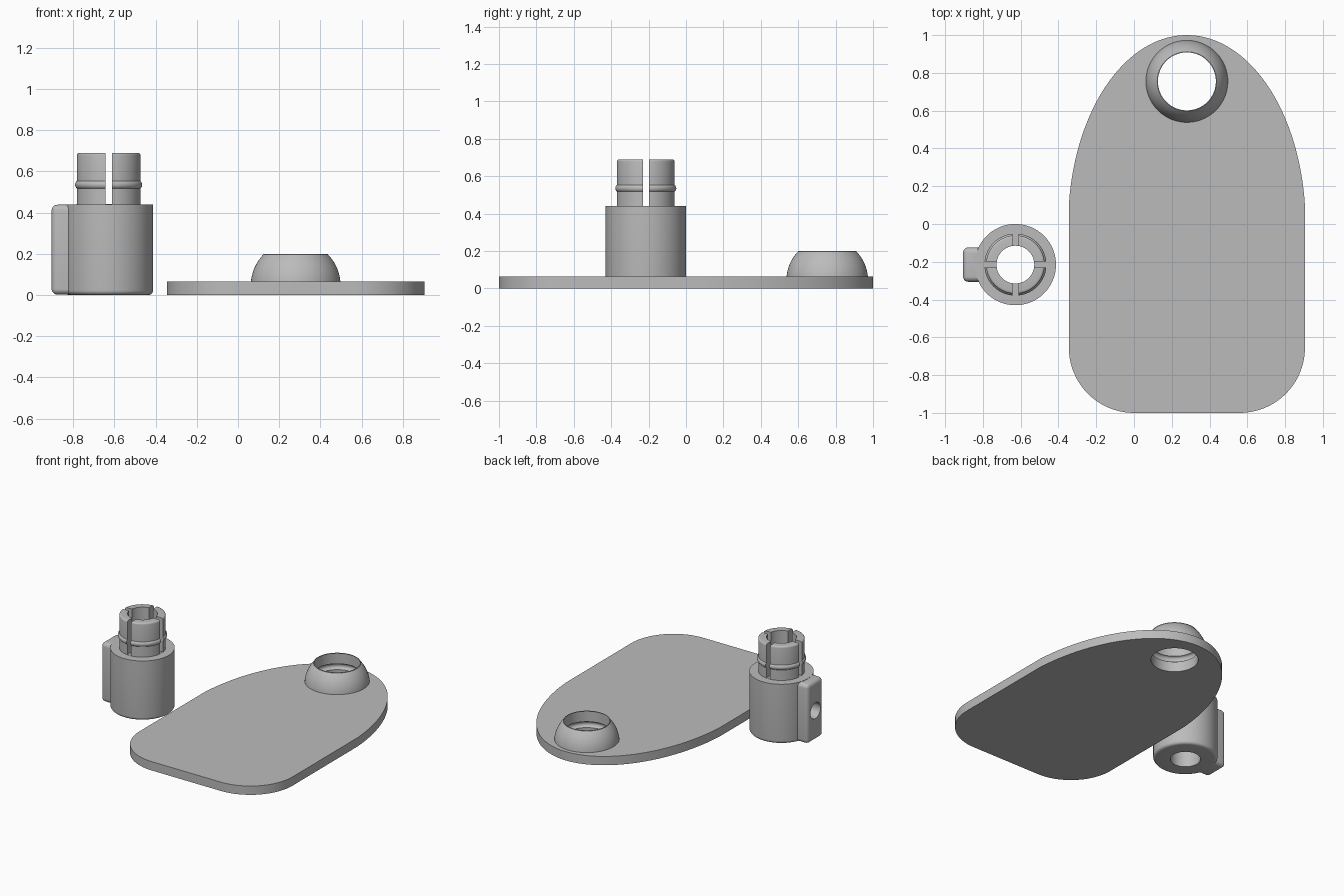
import bpy, bmesh
from math import sin, cos, pi, sqrt, radians
from mathutils import Matrix, Vector

if "Cube" in bpy.data.objects:
    bpy.data.objects.remove(bpy.data.objects["Cube"])

grey = bpy.data.materials.new("plain grey")
grey.use_nodes = True
colour = (0.5, 0.5, 0.5, 1)
grey.diffuse_color = colour
grey.node_tree.nodes["Principled BSDF"].inputs["Base Color"].default_value = colour

THICK = 0.065
HOLE = 0.157
RING = Vector((0.28, 0.755, 0))
POST = Vector((-0.628, -0.215, 0))
POST_R = 0.215
SHOULDER = 0.44


def add_object(name, bm):
    bmesh.ops.recalc_face_normals(bm, faces=bm.faces)
    mesh = bpy.data.meshes.new(name)
    bm.to_mesh(mesh)
    bm.free()
    mesh.materials.append(grey)
    obj = bpy.data.objects.new(name, mesh)
    bpy.context.collection.objects.link(obj)
    return obj


def arc(cx, cy, rx, ry, a0, a1, n):
    angles = [radians(a0 + (a1 - a0) * i / n) for i in range(n + 1)]
    return [(cx + rx * cos(a), cy + ry * sin(a)) for a in angles]


def lathe(name, profile, centre, closed=False, n=96):
    """Spin an (r, z) profile around a vertical axis."""
    bm = bmesh.new()
    rows = [[bm.verts.new(centre + Vector((r * cos(2 * pi * k / n), r * sin(2 * pi * k / n), z)))
             for k in range(n)] for r, z in profile]
    pairs = list(zip(rows, rows[1:])) + ([(rows[-1], rows[0])] if closed else [])
    for a, b in pairs:
        for k in range(n):
            j = (k + 1) % n
            bm.faces.new((a[k], a[j], b[j], b[k]))
    return add_object(name, bm)


def box(name, lo, hi, bevel=0):
    lo, hi = Vector(lo), Vector(hi)
    bm = bmesh.new()
    place = Matrix.Translation((lo + hi) / 2) @ Matrix.Diagonal((*(hi - lo), 1))
    bmesh.ops.create_cube(bm, size=1, matrix=place)
    if bevel:
        bmesh.ops.bevel(bm, geom=bm.edges[:], offset=bevel, segments=5,
                        profile=0.5, affect='EDGES')
    return add_object(name, bm)


def cylinder(name, centre, r, depth, turn=Matrix()):
    bm = bmesh.new()
    bmesh.ops.create_cone(bm, cap_ends=True, segments=96, radius1=r, radius2=r, depth=depth,
                          matrix=Matrix.Translation(centre) @ turn)
    return add_object(name, bm)


def combine(obj, other, operation):
    """Apply a boolean and drop the second object."""
    mod = obj.modifiers.new("combine", 'BOOLEAN')
    mod.operation, mod.object, mod.solver = operation, other, 'EXACT'
    bpy.context.view_layer.objects.active = obj
    bpy.ops.object.modifier_apply(modifier=mod.name)
    bpy.data.objects.remove(other)


def smooth(obj):
    bpy.ops.object.select_all(action='DESELECT')
    obj.select_set(True)
    bpy.context.view_layer.objects.active = obj
    bpy.ops.object.shade_smooth_by_angle(angle=radians(30))


# Base plate: clipped half ellipse at the back, rounded corners at the front
half, corner = 0.625, 0.345
wide = 0.628
kink = sqrt(1 - (half / wide) ** 2)
right = arc(half - corner, corner - 1, corner, corner, -90, 0, 20)
right += [(half, kink)]
right += [p for p in arc(0, 0, wide, 1, 0, 90, 60) if p[1] > kink + 0.01]
left = [(-x, y) for x, y in reversed(right[:-1])]
bm = bmesh.new()
floor = bm.faces.new([bm.verts.new((x + RING.x, y, 0)) for x, y in right + left])
top = bmesh.ops.extrude_face_region(bm, geom=[floor])["geom"]
bmesh.ops.translate(bm, vec=(0, 0, THICK),
                    verts=[v for v in top if isinstance(v, bmesh.types.BMVert)])
plate = add_object("base_plate", bm)
combine(plate, cylinder("plate_cutter", RING, HOLE, 1), 'DIFFERENCE')
smooth(plate)

# Domed socket with a snap groove inside
dome_r, dome_z = 0.218, 0.045
dome = arc(0, dome_z, dome_r, dome_r, 5.3, 45.3, 16)
groove = arc(HOLE - 0.004, 0.097, 0.022, 0.022, 80, -80, 12)
socket = lathe("domed_socket", dome + [(HOLE, 0.2)] + groove + [(HOLE, THICK)], RING)
smooth(socket)

# Post: bored body, narrower neck and snap bead
neck, bore, tip = 0.155, 0.1, 0.69
profile = [(bore, 0)]
profile += arc(POST_R - 0.022, 0.022, 0.022, 0.022, -90, 0, 6)
profile += [(POST_R, SHOULDER), (neck, SHOULDER)]
profile += arc(neck - 0.013, 0.535, 0.022, 0.022, -54, 54, 10)
profile += arc(neck - 0.012, tip - 0.012, 0.012, 0.012, 0, 90, 4)
profile += [(bore, tip)]
post = lathe("split_post", profile, POST, closed=True)

# Side tab with a screw hole running into the bore
tab = box("side_tab", (-0.905, POST.y - 0.091, 0.002),
          (-0.75, POST.y + 0.091, SHOULDER - 0.002), 0.028)
combine(post, tab, 'UNION')
screw = cylinder("screw_cutter", (-0.83, POST.y, SHOULDER / 2), 0.058, 0.4,
                 Matrix.Rotation(pi / 2, 4, 'Y'))
combine(post, screw, 'DIFFERENCE')

# Crossed slots splitting the neck into four fingers
for sx, sy in ((0.016, 0.2), (0.2, 0.016)):
    slot = box("slot_cutter", (POST.x - sx, POST.y - sy, SHOULDER + 0.001),
               (POST.x + sx, POST.y + sy, 0.8))
    combine(post, slot, 'DIFFERENCE')
smooth(post)
